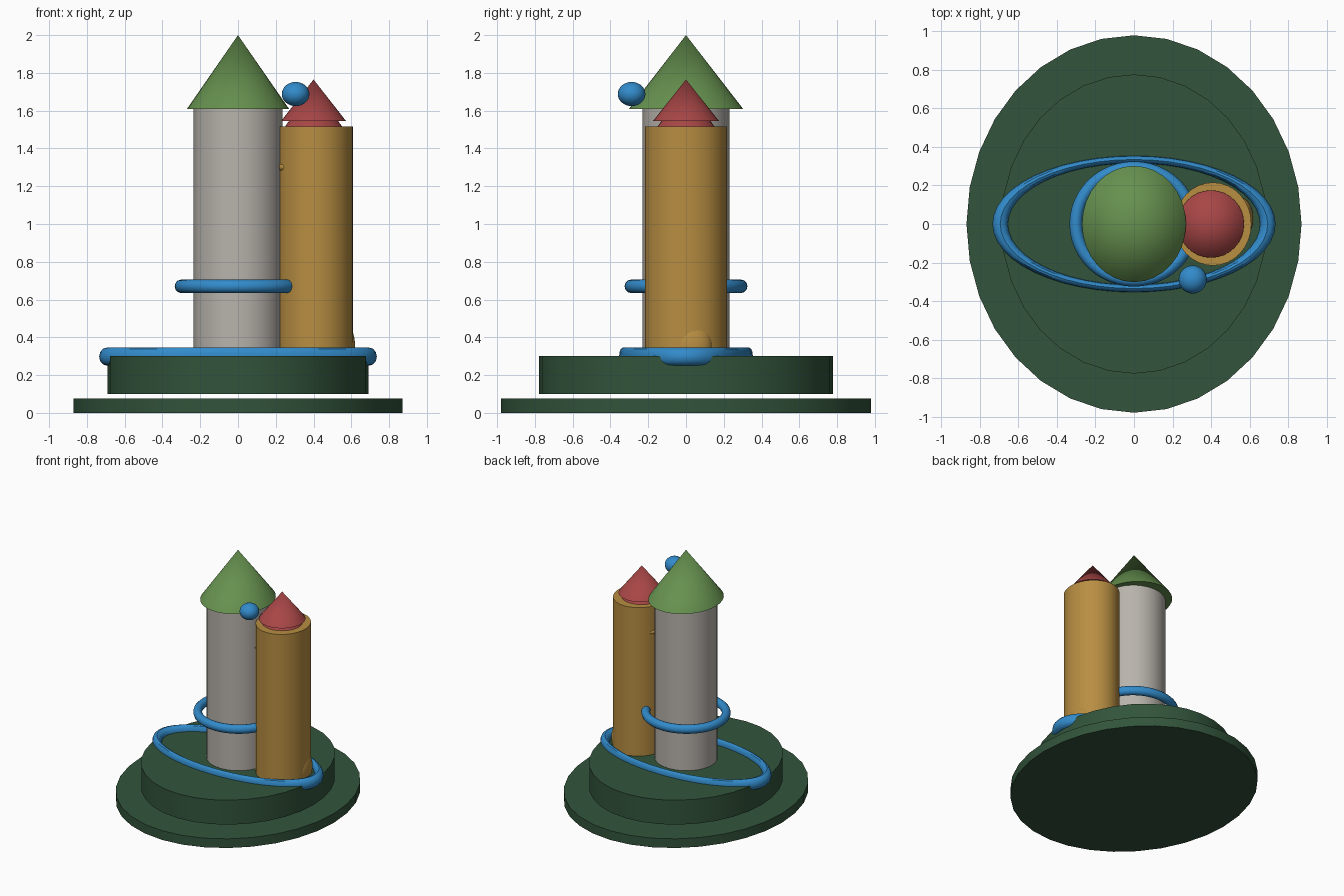
import bpy
import math

cube = bpy.data.objects.get("Cube")
if cube:
    bpy.data.objects.remove(cube, do_unlink=True)


def material(name, rgb):
    linear = [((c / 255 + 0.055) / 1.055) ** 2.4 for c in rgb] + [1]
    mat = bpy.data.materials.new(name)
    mat.use_nodes = True
    mat.diffuse_color = linear
    mat.node_tree.nodes["Principled BSDF"].inputs["Base Color"].default_value = linear
    return mat


dark_green = material("dark green", (50, 84, 59))
leaf_green = material("leaf green", (102, 145, 79))
stone = material("stone grey", (184, 179, 172))
gold = material("gold", (184, 142, 66))
blue = material("blue", (50, 139, 203))
red = material("red", (168, 70, 70))


def finish(name, mat, scale=(1, 1, 1)):
    obj = bpy.context.object
    obj.name = name
    obj.scale = scale
    bpy.ops.object.transform_apply(location=False, rotation=False, scale=True)
    obj.data.materials.append(mat)
    bpy.ops.object.shade_smooth_by_angle(angle=math.radians(35))
    return obj


def drum(name, mat, x, rx, ry, bottom, top):
    bpy.ops.mesh.primitive_cylinder_add(
        vertices=32, radius=1, depth=top - bottom, location=(x, 0, (top + bottom) / 2))
    finish(name, mat, (rx, ry, 1))


def roof(name, mat, x, rx, ry, bottom, top):
    bpy.ops.mesh.primitive_cone_add(
        vertices=32, radius1=1, depth=top - bottom, location=(x, 0, (top + bottom) / 2))
    finish(name, mat, (rx, ry, 1))


def ring(name, mat, z, minor, scale):
    bpy.ops.mesh.primitive_torus_add(
        major_segments=48, minor_segments=12, major_radius=1, minor_radius=minor,
        location=(0, 0, z))
    finish(name, mat, scale)


def ball(name, mat, location, radii):
    bpy.ops.mesh.primitive_uv_sphere_add(
        segments=32, ring_count=16, radius=1, location=location)
    finish(name, mat, radii)


# Two-step oval base
drum("lower_base", dark_green, 0, 0.87, 0.98, 0, 0.075)
drum("upper_base", dark_green, 0, 0.69, 0.777, 0.1, 0.3)

# Main tower with pointed roof
drum("main_tower", stone, 0, 0.235, 0.23, 0.3, 1.61)
roof("main_roof", leaf_green, 0, 0.27, 0.302, 1.61, 2.0)

# Side tower with two stacked roofs
drum("side_tower", gold, 0.41, 0.2, 0.216, 0.3, 1.515)
roof("side_roof_lower", red, 0.4, 0.155, 0.155, 1.51, 1.73)
roof("side_roof_upper", red, 0.4, 0.172, 0.175, 1.545, 1.765)

# Slight bulges on the side tower
ball("side_tower_foot", gold, (0.55, 0.03, 0.35), (0.07, 0.11, 0.14))
ball("side_tower_knob", gold, (0.25, 0, 1.3), (0.045, 0.12, 0.035))

# Blue rings and floating ball
ring("tower_ring", blue, 0.67, 0.11, (0.302, 0.293, 0.32))
ring("base_ring", blue, 0.298, 0.058, (0.695, 0.335, 0.82))
ball("floating_ball", blue, (0.305, -0.288, 1.688), (0.073, 0.073, 0.064))
